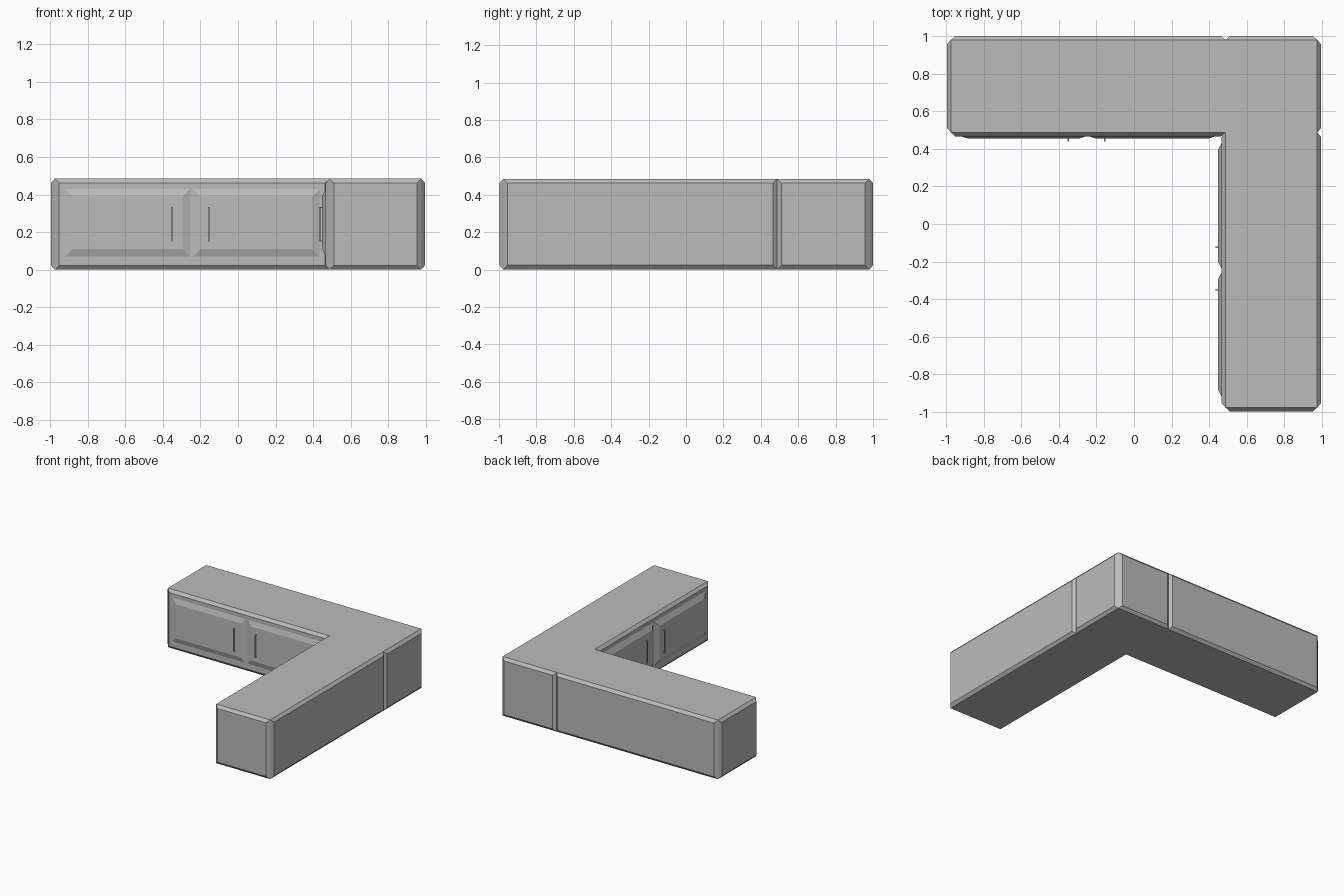
import bpy, bmesh
from mathutils import Vector

old = bpy.data.objects.get("Cube")
if old:
    bpy.data.objects.remove(old, do_unlink=True)

grey = bpy.data.materials.new("cabinet_grey")
grey.use_nodes = True
colour = (0.5, 0.5, 0.5, 1)
grey.diffuse_color = colour
grey.node_tree.nodes["Principled BSDF"].inputs["Base Color"].default_value = colour

H = 0.485                  # cabinet height
JOIN = 0.487               # where the wings meet the corner unit
BACK, FRONT, SIDE = 0.98, -0.977, 0.975


def finish(name, bm):
    bmesh.ops.recalc_face_normals(bm, faces=bm.faces)
    mesh = bpy.data.meshes.new(name)
    bm.to_mesh(mesh)
    bm.free()
    mesh.materials.append(grey)
    obj = bpy.data.objects.new(name, mesh)
    bpy.context.scene.collection.objects.link(obj)
    return obj


def loft(name, lower, upper):
    """Closed solid between two four-cornered rings."""
    bm = bmesh.new()
    a = [bm.verts.new(p) for p in lower]
    b = [bm.verts.new(p) for p in upper]
    bm.faces.new(a)
    bm.faces.new(b)
    for i in range(4):
        j = (i + 1) % 4
        bm.faces.new((a[i], a[j], b[j], b[i]))
    return finish(name, bm)


def box(name, lo, hi):
    ring = [(lo[0], lo[1]), (hi[0], lo[1]), (hi[0], hi[1]), (lo[0], hi[1])]
    return loft(name, [(x, y, lo[2]) for x, y in ring],
                [(x, y, hi[2]) for x, y in ring])


def panel(name, axis, base, out, span, zs, inset):
    """Raised panel with sloping edges, facing along axis x or y."""
    def ring(depth, k):
        u0, u1 = span[0] + k, span[1] - k
        z0, z1 = zs[0] + k, zs[1] - k
        pts = [(u0, z0), (u1, z0), (u1, z1), (u0, z1)]
        return [Vector((depth, u, z) if axis == "x" else (u, depth, z)) for u, z in pts]
    return loft(name, ring(base, 0), ring(base + out, inset))


def door_pair(wing, axis, face, out):
    """Two doors and their pull handles on the inner side of a wing."""
    doors = (("first", (-0.92, -0.255), -0.35), ("second", (-0.24, 0.435), -0.14))
    for label, span, pull in doors:
        panel(f"{wing}_{label}_door", axis, face, out, span, (0.07, 0.43), 0.04)
        if wing == "left_wing":
            pull -= 0.0 if label == "first" else 0.015
        else:
            pull += 0.0 if label == "first" else 0.015
        d0, d1, t = face + out, face + out - 0.014, 0.004
        parts = (("bar", d1, d1 + 0.006, 0.15, 0.335),
                 ("lower_post", d1, d0, 0.15, 0.157),
                 ("upper_post", d1, d0, 0.328, 0.335))
        for part, a, b, z0, z1 in parts:
            lo, hi = (a, pull - t, z0), (b, pull + t, z1)
            if axis == "y":
                lo, hi = (lo[1], lo[0], z0), (hi[1], hi[0], z1)
            box(f"{wing}_{label}_handle_{part}", lo, hi)


# Cabinet bodies
box("left_wing_body", (-SIDE, JOIN, 0), (JOIN, BACK, H))
box("corner_body", (JOIN, JOIN, 0), (SIDE, BACK, H))
box("right_wing_body", (JOIN, FRONT, 0), (SIDE, JOIN, H))

# Raised outer panels
T, K, full = 0.02, 0.023, (0, H)
panel("left_wing_back_panel", "y", BACK, T, (-SIDE, JOIN), full, K)
panel("left_wing_end_panel", "x", -SIDE, -T, (JOIN, BACK), full, K)
panel("left_wing_front_panel", "y", JOIN, -T, (-SIDE, JOIN), full, K)
panel("corner_back_panel", "y", BACK, T, (JOIN, SIDE), full, K)
panel("corner_side_panel", "x", SIDE, T, (JOIN, BACK), full, K)
panel("right_wing_side_panel", "x", SIDE, T, (FRONT, JOIN), full, K)
panel("right_wing_end_panel", "y", FRONT, -T, (JOIN, SIDE), full, K)
panel("right_wing_front_panel", "x", JOIN, -T, (FRONT, JOIN), full, K)

# Doors and handles
door_pair("left_wing", "y", JOIN - T, -0.013)
door_pair("right_wing", "x", JOIN - T, -0.02)
